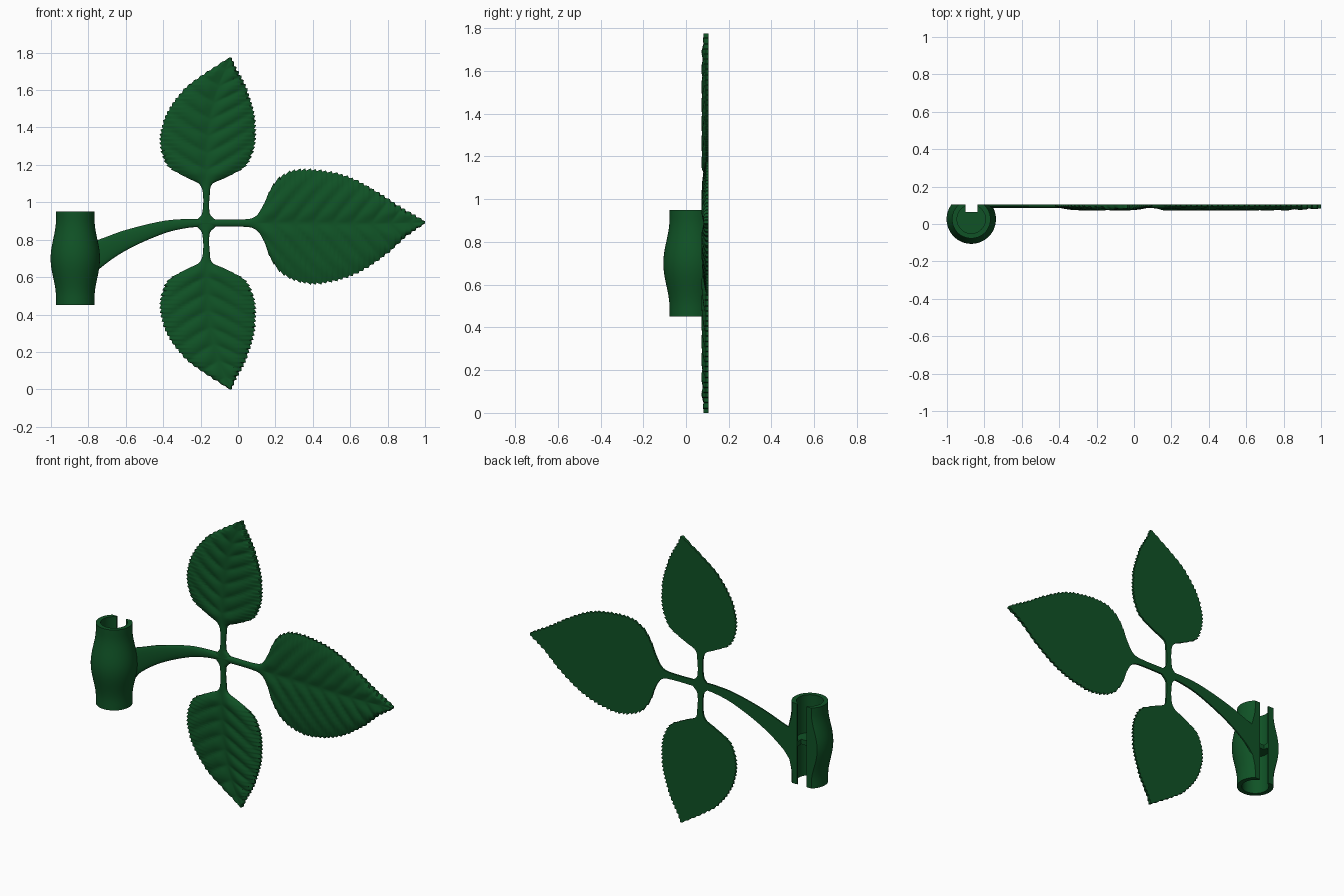
import bpy, bmesh, math
from mathutils import Matrix

if "Cube" in bpy.data.objects:
    bpy.data.objects.remove(bpy.data.objects["Cube"])

BACK = 0.105          # flat rear plane shared by every part
GREEN = (0.005, 0.085, 0.019, 1)
green = bpy.data.materials.new("leaf_green")
green.use_nodes = True
green.diffuse_color = GREEN
green.node_tree.nodes["Principled BSDF"].inputs["Base Color"].default_value = GREEN


def make_object(name, bm):
    bmesh.ops.recalc_face_normals(bm, faces=bm.faces)
    mesh = bpy.data.meshes.new(name)
    bm.to_mesh(mesh)
    bm.free()
    mesh.materials.append(green)
    obj = bpy.data.objects.new(name, mesh)
    bpy.context.collection.objects.link(obj)
    return obj


def smooth(obj, degrees):
    bpy.ops.object.select_all(action='DESELECT')
    obj.select_set(True)
    bpy.context.view_layer.objects.active = obj
    bpy.ops.object.shade_smooth_by_angle(angle=math.radians(degrees))


def curve(points, s):
    """Smooth curve through (position, value) points."""
    n = len(points)

    def slope(i):
        a, b = points[max(i - 1, 0)], points[min(i + 1, n - 1)]
        return (b[1] - a[1]) / (b[0] - a[0])

    i = 0
    while i < n - 2 and s > points[i + 1][0]:
        i += 1
    (s0, v0), (s1, v1) = points[i], points[i + 1]
    w = s1 - s0
    t = min(max((s - s0) / w, 0), 1)
    h = t * t * (3 - 2 * t)
    return (v0 + (v1 - v0) * h + w * slope(i) * t * (1 - t) ** 2
            - w * slope(i + 1) * t * t * (1 - t))


def ramp(a, b, s):
    t = min(max((s - a) / (b - a), 0), 1)
    return t * t * (3 - 2 * t)


def strip(name, low, high, mid, place, blade=None, rows=190, half=14):
    """Flat-backed relief between two edge curves; blade adds veins and teeth."""
    bm = bmesh.new()
    start, end = mid[0][0], mid[-1][0]
    rings = []
    for r in range(rows + 1):
        s = start + (end - start) * r / rows
        centre, lo, hi = curve(mid, s), curve(low, s), curve(high, s)
        leafy = 0
        if blade:
            base, spacing, lean, pitch = blade
            leafy = ramp(base, base + 0.08, s)
            tooth = 0.014 * ramp(base + 0.04, base + 0.1, s) * ((s / pitch) % 1 - 0.4)
            tooth *= 1 - 0.6 * ramp(end - 0.05, end, s)
            lo, hi = lo - tooth, hi + tooth
        lo, hi = min(lo, centre - 0.003), max(hi, centre + 0.003)
        ring = []
        for c in range(-half, half + 1):
            # columns gather toward the rim and the midrib
            t = abs(c) / half
            u = t * t * (3 - 2 * t) * 0.5 + t * 0.5
            d = centre + ((hi - centre) if c > 0 else (centre - lo)) * math.copysign(u, c)
            stem = 0.008 + 0.012 * math.sqrt(1 - u * u)
            depth = stem
            if blade:
                off = abs(d - centre)
                phase = (s - base - lean * off - 0.5 * off * off) / spacing
                pillow = abs(math.sin(math.pi * phase)) ** 0.8
                body = 0.022 + 0.011 * pillow * min(off / 0.05, 1) * (1 - u ** 4)
                body *= 0.5 + 0.5 * (1 - u ** 6)
                depth = stem + (body - stem) * leafy
            x, z = place(s, d)
            ring.append(bm.verts.new((x, BACK - depth, z)))
        for d in (hi, lo):
            x, z = place(s, d)
            ring.append(bm.verts.new((x, BACK, z)))
        rings.append(ring)
    count = len(rings[0])
    for a, b in zip(rings, rings[1:]):
        for i in range(count):
            j = (i + 1) % count
            bm.faces.new((a[i], a[j], b[j], b[i]))
    bm.faces.new(rings[0])
    bm.faces.new(rings[-1])
    obj = make_object(name, bm)
    smooth(obj, 40)
    return obj


# Upper and lower leaves with their stems, mirrored about the main stem
TOP = 1.775
side_low = [(.89, -.24), (.91, -.215), (.94, -.192), (1.05, -.188), (1.1, -.21), (1.13, -.27),
            (1.19, -.37), (1.28, -.408), (1.38, -.41), (1.5, -.365), (1.61, -.28),
            (1.69, -.175), (TOP, -.043)]
side_high = [(.89, -.10), (.91, -.125), (.94, -.151), (1.05, -.15), (1.1, -.135), (1.13, -.07),
             (1.19, .035), (1.28, .08), (1.38, .092), (1.5, .078), (1.63, .035),
             (1.73, -.018), (TOP, -.037)]
side_mid = [(.89, -.171), (1.15, -.17), (1.4, -.155), (1.6, -.11), (TOP, -.04)]
side_blade = (1.08, 0.09, 0.5, 0.024)
strip("upper_leaf", side_low, side_high, side_mid, lambda s, d: (d, s), side_blade)
strip("lower_leaf", side_low, side_high, side_mid, lambda s, d: (d, TOP - s), side_blade)

# Large end leaf with its stem
end_low = [(-.17, .87), (.05, .868), (.1, .85), (.135, .8), (.18, .69), (.25, .61), (.38, .567),
           (.5, .578), (.65, .63), (.8, .73), (.9, .82), (1, .888)]
end_high = [(-.17, .91), (.05, .91), (.1, .93), (.135, .985), (.18, .08 + 1), (.22, 1.13),
            (.3, 1.17), (.45, 1.168), (.6, 1.13), (.75, 1.05), (.87, .972), (1, .898)]
end_mid = [(-.17, .89), (.3, .888), (.7, .885), (1, .893)]
strip("end_leaf", end_low, end_high, end_mid, lambda s, d: (s, d), (.08, .105, .75, .028), rows=230)

# Curved arm, widening toward the clip
arm_low = [(-.79, .585), (-.74, .645), (-.6, .742), (-.4, .832), (-.27, .863), (-.165, .87)]
arm_high = [(-.79, .785), (-.74, .802), (-.6, .852), (-.4, .9), (-.27, .911), (-.165, .91)]
arm_mid = [(a[0], (a[1] + b[1]) / 2) for a, b in zip(arm_low, arm_high)]
strip("arm", arm_low, arm_high, arm_mid, lambda s, d: (s, d), rows=50, half=8)

# Barrel clip: bulged body, bored from both ends, slotted and flattened behind
CX, CY, CZ = -0.87, 0.026, 0.70
SIDES = 64


def cylinder(name, radius, z0, z1):
    bm = bmesh.new()
    bmesh.ops.create_cone(bm, cap_ends=True, segments=SIDES, radius1=radius, radius2=radius,
                          depth=z1 - z0, matrix=Matrix.Translation((CX, CY, (z0 + z1) / 2)))
    return make_object(name, bm)


def box(name, size, centre):
    bm = bmesh.new()
    bmesh.ops.create_cube(bm, size=1,
                          matrix=Matrix.Translation(centre) @ Matrix.Diagonal((*size, 1)))
    return make_object(name, bm)


bm = bmesh.new()
rings = []
for k in range(33):
    h = -0.25 + 0.5 * k / 32
    r = 0.103 + 0.0145 * (1 + math.cos(math.pi * min(abs(h) / 0.21, 1)))
    rings.append([bm.verts.new((CX + r * math.cos(a), CY + r * math.sin(a), CZ + h))
                  for a in (2 * math.pi * i / SIDES for i in range(SIDES))])
for a, b in zip(rings, rings[1:]):
    for i in range(SIDES):
        j = (i + 1) % SIDES
        bm.faces.new((a[i], a[j], b[j], b[i]))
bm.faces.new(rings[0])
bm.faces.new(rings[-1])
clip = make_object("barrel_clip", bm)

cutters = [cylinder("upper_bore", 0.076, 0.715, 1.0), cylinder("lower_bore", 0.076, 0.4, 0.685),
           box("slot_cutter", (0.064, 0.2, 0.7), (CX, 0.165, CZ)),
           box("back_cutter", (0.5, 0.2, 0.7), (CX, BACK + 0.1, CZ))]
for cutter in cutters:
    cutter.hide_render = True
    bpy.ops.object.select_all(action='DESELECT')
    clip.select_set(True)
    bpy.context.view_layer.objects.active = clip
    mod = clip.modifiers.new(cutter.name, 'BOOLEAN')
    mod.operation, mod.object = 'DIFFERENCE', cutter
    bpy.ops.object.modifier_apply(modifier=mod.name)
    bpy.data.objects.remove(cutter)
smooth(clip, 30)
